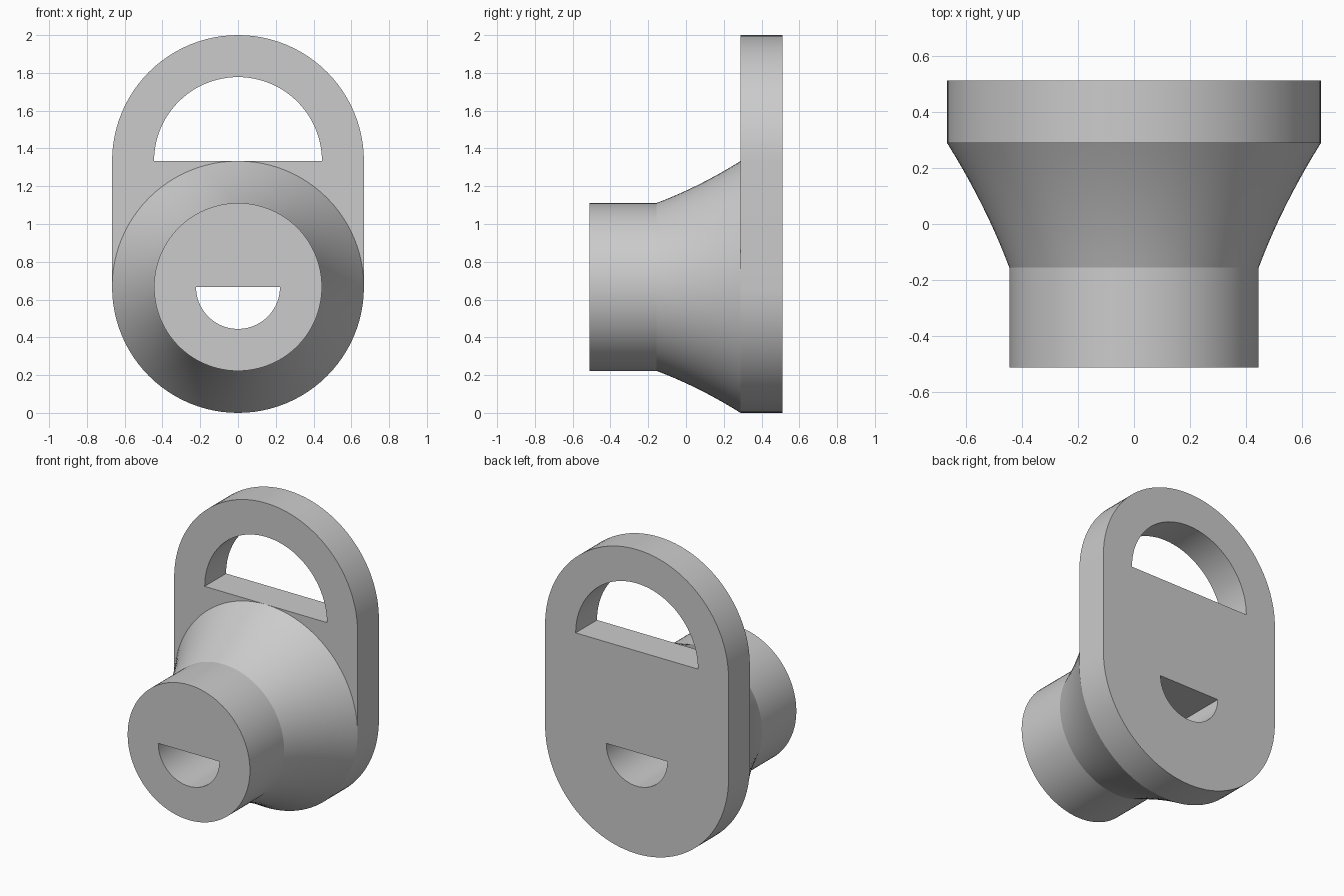
import bpy, bmesh
from math import sin, cos, pi
from mathutils import Matrix

if "Cube" in bpy.data.objects:
    bpy.data.objects.remove(bpy.data.objects["Cube"])

N = 48                               # segments per half circle
R, RB, RH = 2 / 3, 4 / 9, 2 / 9      # plate, boss and drain hole radii
Z0, Z1 = 2 / 3, 4 / 3                # lower and upper centres
Y_FRONT, Y_NECK, Y_PLATE, Y_BACK = -0.511, -0.156, 0.289, 0.511

bm = bmesh.new()


def arc(r, z, a0, a1, n):
    """Points (x, z) on an arc, angles in units of pi."""
    angles = [pi * (a0 + (a1 - a0) * i / n) for i in range(n + 1)]
    return [(r * cos(a), z + r * sin(a)) for a in angles]


def face(pts, y):
    bm.faces.new([bm.verts.new((x, y, z)) for x, z in pts])


def strip(pts_a, ya, pts_b, yb):
    a = [bm.verts.new((x, ya, z)) for x, z in pts_a]
    b = [bm.verts.new((x, yb, z)) for x, z in pts_b]
    for i in range(len(a) - 1):
        bm.faces.new((a[i], a[i + 1], b[i + 1], b[i]))


# right-half outlines, mirrored at the end
H = N // 2
top = arc(R, Z1, 0, 0.5, H)
outer = arc(R, Z0, -0.5, 0, H) + top
handle = arc(RB, Z1, 0.5, 0, H) + [(0, Z1)]
drain = [(0, Z0)] + arc(RH, Z0, 0, -0.5, H)

# plate: rim, back face, front face around the flare
strip(outer, Y_PLATE, outer, Y_BACK)
face(outer + handle + drain, Y_BACK)
face(top + handle + arc(R, Z0, 0.5, 0, H)[1:], Y_PLATE)

# boss: front face, straight neck and gently curved flare
ring = arc(RB, Z0, -0.5, 0.5, N)
face(ring + drain, Y_FRONT)
strip(ring, Y_FRONT, ring, Y_NECK)
STEPS = 10
prev, py = ring, Y_NECK
for i in range(1, STEPS + 1):
    t = i / STEPS
    r = RB + (R - RB) * (t + 0.25 * t * (t - 1))
    y = Y_NECK + (Y_PLATE - Y_NECK) * t
    cur = arc(r, Z0, -0.5, 0.5, N)
    strip(prev, py, cur, y)
    prev, py = cur, y

# walls of the handle slot and the drain hole
strip(handle, Y_PLATE, handle, Y_BACK)
strip(drain, Y_FRONT, drain, Y_BACK)

# mirror to the left half and weld
bmesh.ops.remove_doubles(bm, verts=bm.verts[:], dist=1e-4)
dup = bmesh.ops.duplicate(bm, geom=bm.verts[:] + bm.edges[:] + bm.faces[:])["geom"]
bmesh.ops.transform(bm, matrix=Matrix.Diagonal((-1, 1, 1, 1)),
                    verts=[g for g in dup if isinstance(g, bmesh.types.BMVert)])
bmesh.ops.reverse_faces(bm, faces=[g for g in dup if isinstance(g, bmesh.types.BMFace)])
bmesh.ops.remove_doubles(bm, verts=bm.verts[:], dist=1e-4)
bmesh.ops.recalc_face_normals(bm, faces=bm.faces[:])

mesh = bpy.data.meshes.new("handle_plate_with_boss")
bm.to_mesh(mesh)
bm.free()
obj = bpy.data.objects.new("handle_plate_with_boss", mesh)
bpy.context.collection.objects.link(obj)
bpy.context.view_layer.objects.active = obj
obj.select_set(True)
bpy.ops.object.shade_smooth_by_angle(angle=0.26)
